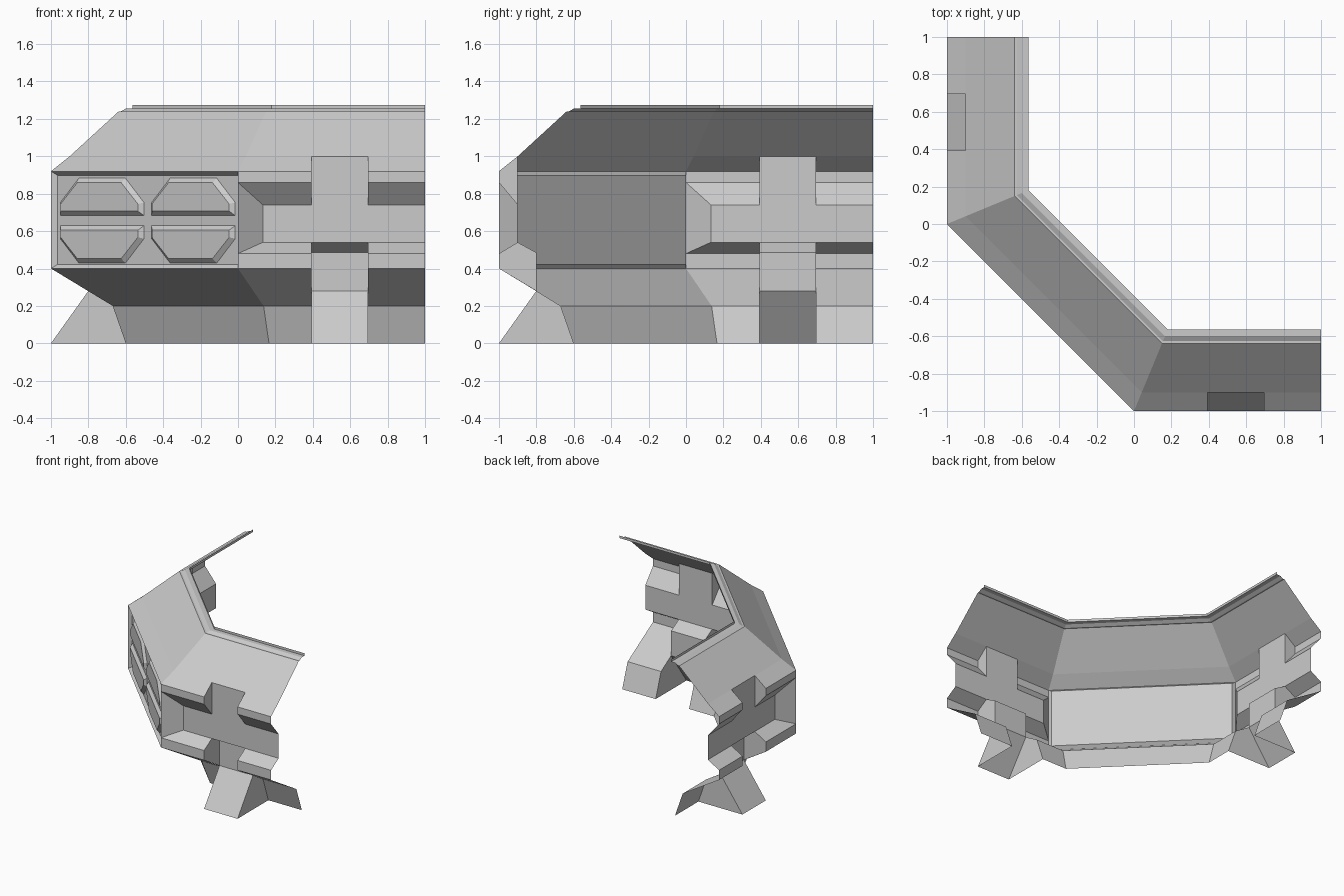
import bpy, bmesh, math
from mathutils import Vector

if "Cube" in bpy.data.objects:
    bpy.data.objects.remove(bpy.data.objects["Cube"])

T = math.tan(math.radians(22.5))
R2 = math.sqrt(2)


def make(name, polys):
    """Mesh from polygons, welded, facing the outer (-x,-y) side."""
    bm = bmesh.new()
    for p in polys:
        bm.faces.new([bm.verts.new(v) for v in p])
    bmesh.ops.remove_doubles(bm, verts=bm.verts, dist=0.0005)
    bmesh.ops.recalc_face_normals(bm, faces=bm.faces)
    out = Vector((-1, -1, 0.3))
    if sum(f.normal.dot(out) * f.calc_area() for f in bm.faces) < 0:
        bmesh.ops.reverse_faces(bm, faces=bm.faces)
    me = bpy.data.meshes.new(name)
    bm.to_mesh(me)
    bm.free()
    ob = bpy.data.objects.new(name, me)
    bpy.context.collection.objects.link(ob)
    return ob


def swap(p):
    return (p[1], p[0], p[2])


def path(d, z):
    """The four plan points of the wall path, set back by depth d."""
    a, b = (1, d - 1, z), (T * d, d - 1, z)
    return [a, b, swap(b), swap(a)]


def sweep(profile, segs):
    rows = [path(*p) for p in profile]
    return [(r[k], r[k + 1], s[k + 1], s[k])
            for r, s in zip(rows, rows[1:]) for k in segs]


def strips(profile, x1, x0=None):
    """Straight bands on the front arm; profile items are (depth, z, start x)."""
    return [((a[2] if x0 is None else x0, a[0] - 1, a[1]), (x1, a[0] - 1, a[1]),
             (x1, b[0] - 1, b[1]), (b[2] if x0 is None else x0, b[0] - 1, b[1]))
            for a, b in zip(profile, profile[1:])]


# Sloping roof with stepped inner trim
roof = [(.1, 1), (.362, 1.24), (.374, 1.24), (.40, 1.255), (.435, 1.255), (.435, 1.275)]
make("roof", sweep(roof, (0, 1, 2)))

# Diagonal wall: upper slope and undercut base
make("diagonal_upper_slope", sweep([(0, .92), (.1, 1)], (1,)))
make("diagonal_base", sweep([(.4, 0), (.33, .2), (0, .4)], (1,)))

# Side walls: horizontal groove crossed by a vertical recess ending in a sloped foot
wall = [(.1, 1, T * .1), (0, .92, 0), (0, .86, 0), (.1, .74, .133), (.1, .54, .133),
        (0, .48, 0), (0, .4, 0), (.33, .2, T * .33), (.4, 0, T * .4)]
recess = [(.1, 1, 0), (.1, .74, 0), (.1, .54, 0), (.2, .485, 0), (.2, .28, 0), (0, 0, 0)]
XA, XB = .392, .696
polys = strips(wall, XA) + strips(wall, 1, XB) + strips(recess, XB, XA)
cheeks = [[(.1, 1), (0, .92), (0, .86), (.1, .74)],
          [(.1, .54), (0, .48), (0, .4), (.2, .28), (.2, .485)],
          [(.2, .28), (.33, .2), (.4, 0), (0, 0)]]
for x in (XA, XB):
    polys += [[(x, d - 1, z) for d, z in c] for c in cheeks]
polys.append([(0, -1, .86), (.133, -.9, .74), (.133, -.9, .54), (0, -1, .48)])
make("front_side_wall", polys)
make("left_side_wall", [[swap(p) for p in f] for f in polys])


def diag(s, z, d):
    """Point on the diagonal wall: s along it from the left, d inward."""
    return (-1 + (s + d) / R2, (d - s) / R2, z)


# Recessed panel field on the diagonal wall
I = .025
outer = [diag(s, z, 0) for s, z in ((0, .4), (R2, .4), (R2, .92), (0, .92))]
inner = [diag(s, z, I) for s, z in ((I, .422), (R2 - I, .422), (R2 - I, .898), (I, .898))]
make("panel_field", [inner] + [(outer[i], outer[(i + 1) % 4], inner[(i + 1) % 4], inner[i])
                               for i in range(4)])

# Four raised panels with chamfered outer corners
W, B = .632, .024
base = [(0, 0), (W, 0), (W, .07), (W - .14, .2), (.14, .2), (0, .07)]
top = [(B, B), (W - B, B), (W - B, .062), (W - .15, .2 - B), (.15, .2 - B), (B, .062)]
for s0, side in ((.046, "left"), (R2 - .046 - W, "right")):
    for sign, level in ((1, "upper"), (-1, "lower")):
        lo, hi = [[diag(s0 + s, .656 + sign * (.027 + z), d) for s, z in ring]
                  for ring, d in ((base, I), (top, .003))]
        make(f"{level}_{side}_panel",
             [hi] + [(lo[i], lo[(i + 1) % 6], hi[(i + 1) % 6], hi[i]) for i in range(6)])
